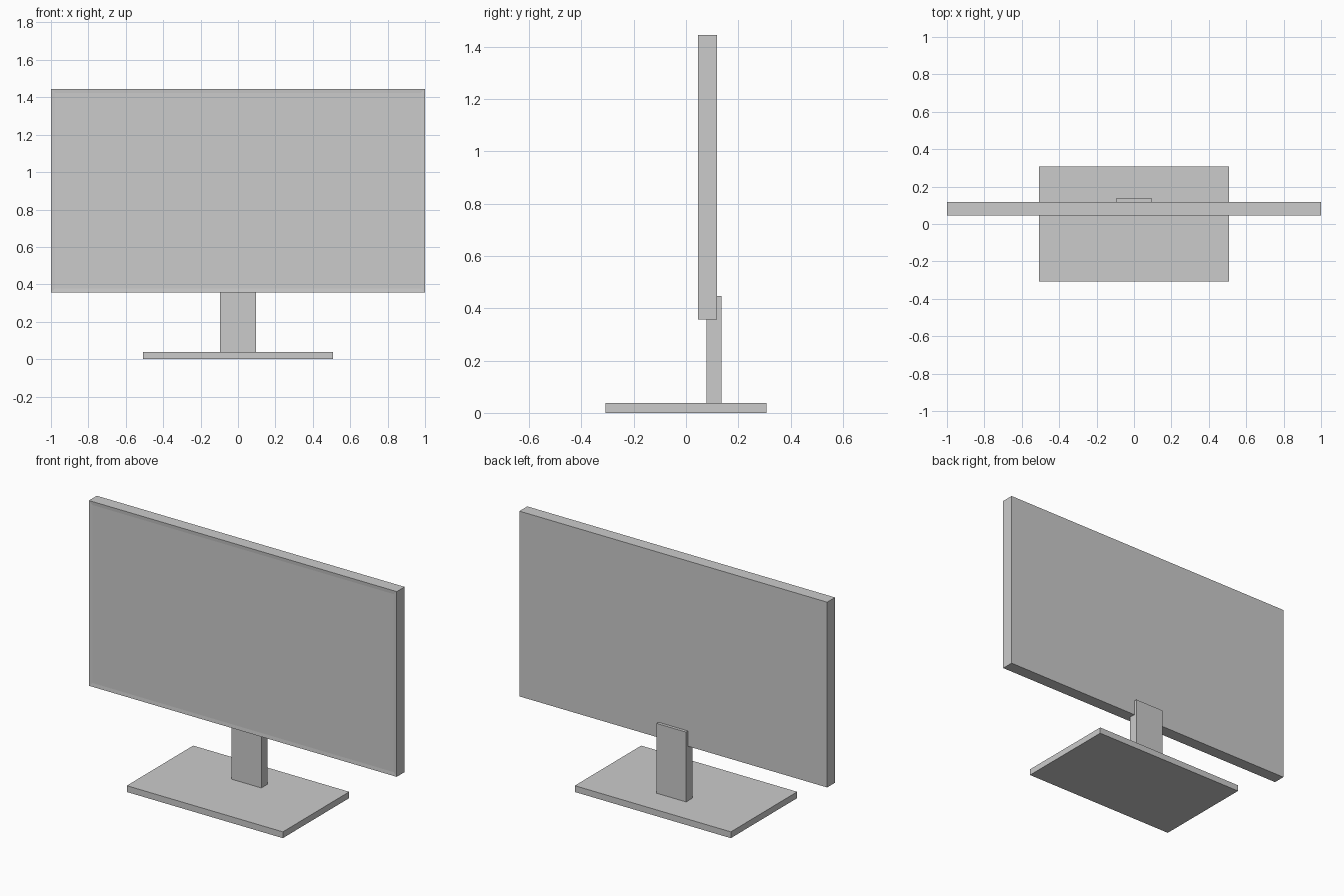
import bpy
import bmesh
from mathutils import Vector

if "Cube" in bpy.data.objects:
    bpy.data.objects.remove(bpy.data.objects["Cube"])


def box(name, lo, hi):
    """Axis-aligned box between two corners."""
    lo, hi = Vector(lo), Vector(hi)
    bm = bmesh.new()
    bmesh.ops.create_cube(bm, size=1)
    bmesh.ops.scale(bm, vec=hi - lo, verts=bm.verts)
    bmesh.ops.translate(bm, vec=(lo + hi) / 2, verts=bm.verts)
    mesh = bpy.data.meshes.new(name)
    bm.to_mesh(mesh)
    bm.free()
    obj = bpy.data.objects.new(name, mesh)
    bpy.context.collection.objects.link(obj)
    return obj


# Stand: flat foot and upright neck overlapping the back of the screen
box("base", (-0.507, -0.308, 0), (0.507, 0.308, 0.037))
box("neck", (-0.096, 0.079, 0.037), (0.096, 0.136, 0.447))

# Screen housing
screen = box("screen", (-1, 0.045, 0.357), (1, 0.118, 1.445))

# Display area: thin bezel with a barely recessed front panel
bm = bmesh.new()
bm.from_mesh(screen.data)
bm.normal_update()
front = [f for f in bm.faces if f.normal.y < -0.9]
bmesh.ops.inset_region(bm, faces=front, thickness=0.03)
bmesh.ops.translate(bm, vec=(0, 0.002, 0), verts=front[0].verts)
bm.to_mesh(screen.data)
bm.free()
